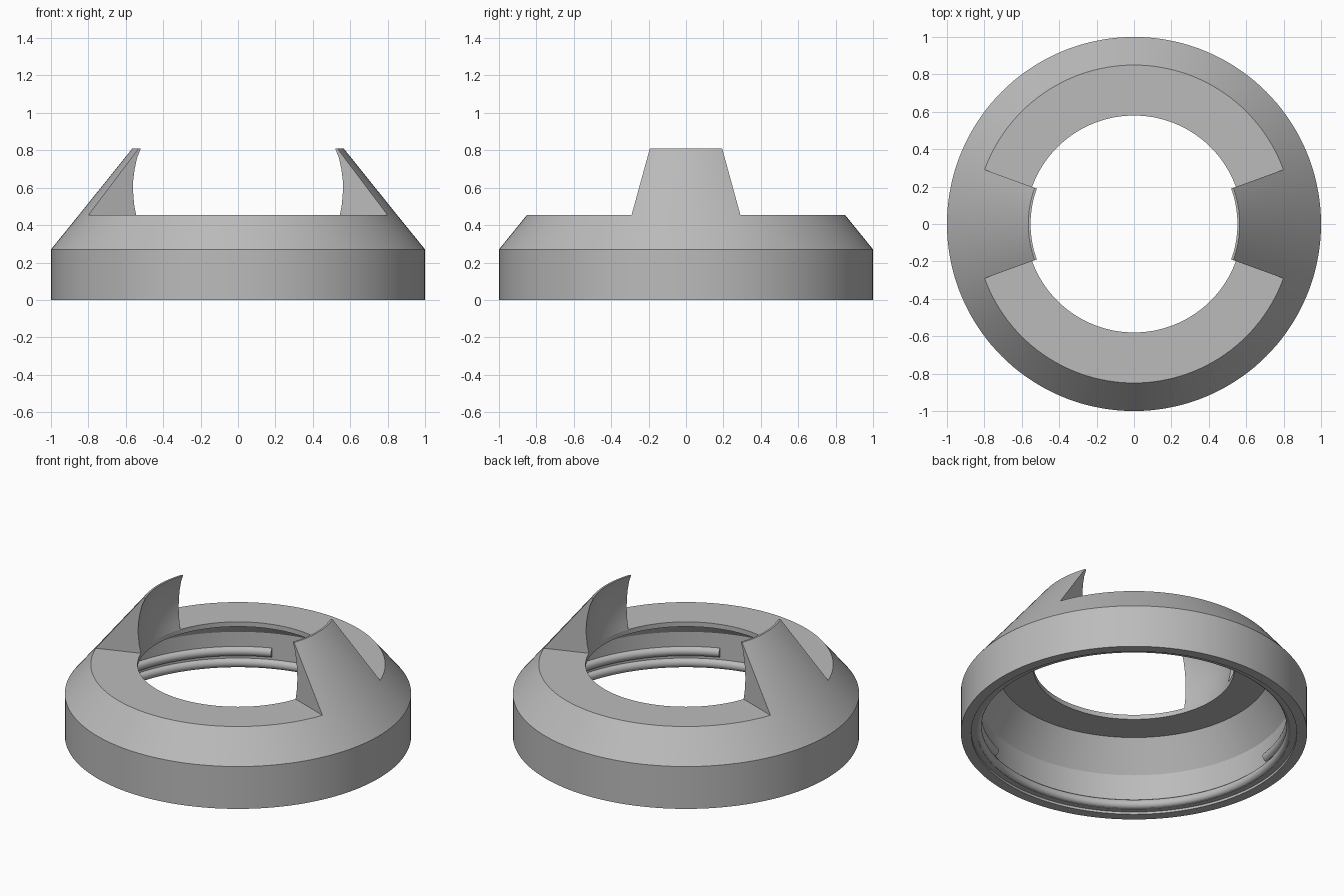
import bpy, bmesh, math

cube = bpy.data.objects.get("Cube")
if cube:
    bpy.data.objects.remove(cube, do_unlink=True)

grey = bpy.data.materials.new("light grey")
grey.use_nodes = True
colour = (0.5, 0.5, 0.5, 1)
grey.diffuse_color = colour
grey.node_tree.nodes["Principled BSDF"].inputs["Base Color"].default_value = colour

STEP = 2.5  # degrees per segment


def sweep(name, profile, start=0, end=360):
    """Sweep a closed (radius, height) profile around z."""
    full = end - start == 360
    count = round((end - start) / STEP)
    bm = bmesh.new()
    rings = []
    for i in range(count if full else count + 1):
        a = math.radians(start + i * STEP)
        rings.append([bm.verts.new((r * math.cos(a), r * math.sin(a), z)) for r, z in profile])
    n = len(profile)
    for i in range(count):
        a, b = rings[i], rings[(i + 1) % len(rings)]
        for j in range(n):
            k = (j + 1) % n
            bm.faces.new((a[j], b[j], b[k], a[k]))
    if not full:
        bm.faces.new(rings[0])
        bm.faces.new(rings[-1])
    bmesh.ops.recalc_face_normals(bm, faces=bm.faces)
    mesh = bpy.data.meshes.new(name)
    bm.to_mesh(mesh)
    bm.free()
    mesh.materials.append(grey)
    obj = bpy.data.objects.new(name, mesh)
    bpy.context.collection.objects.link(obj)
    bpy.ops.object.select_all(action="DESELECT")
    obj.select_set(True)
    bpy.context.view_layer.objects.active = obj
    bpy.ops.object.shade_smooth_by_angle(angle=math.radians(28))
    return obj


def bead(radius, height, depth, half):
    """Rounded rib bulging towards the axis, listed upwards."""
    steps = 8
    return [(radius - depth * math.sin(math.pi * i / steps),
             height - half * math.cos(math.pi * i / steps)) for i in range(steps + 1)]


# Hollow ring with a sloped shoulder and a rounded inner lip
shell = [(0.58, 0.455), (0.85, 0.455), (1, 0.27), (1, 0), (0.94, 0), (0.94, 0.015), (0.905, 0.015)]
shell += bead(0.905, 0.045, 0.025, 0.028)
shell += [(0.905, 0.24), (0.79, 0.425), (0.58, 0.425)]
sweep("ring_body", shell)

# Opposite pairs of upright claws and partial locking ribs
claw = [(0.85, 0.455), (0.565, 0.81), (0.553, 0.81), (0.574, 0.76), (0.588, 0.70),
        (0.596, 0.64), (0.597, 0.58), (0.591, 0.51), (0.58, 0.455)]
rib = bead(0.91, 0.118, 0.03, 0.03)
for side, turn in (("left", 0), ("right", 180)):
    sweep(side + "_claw", claw, turn - 20, turn + 20)
    sweep(side + "_locking_rib", rib, turn - 67.5, turn - 7.5)
